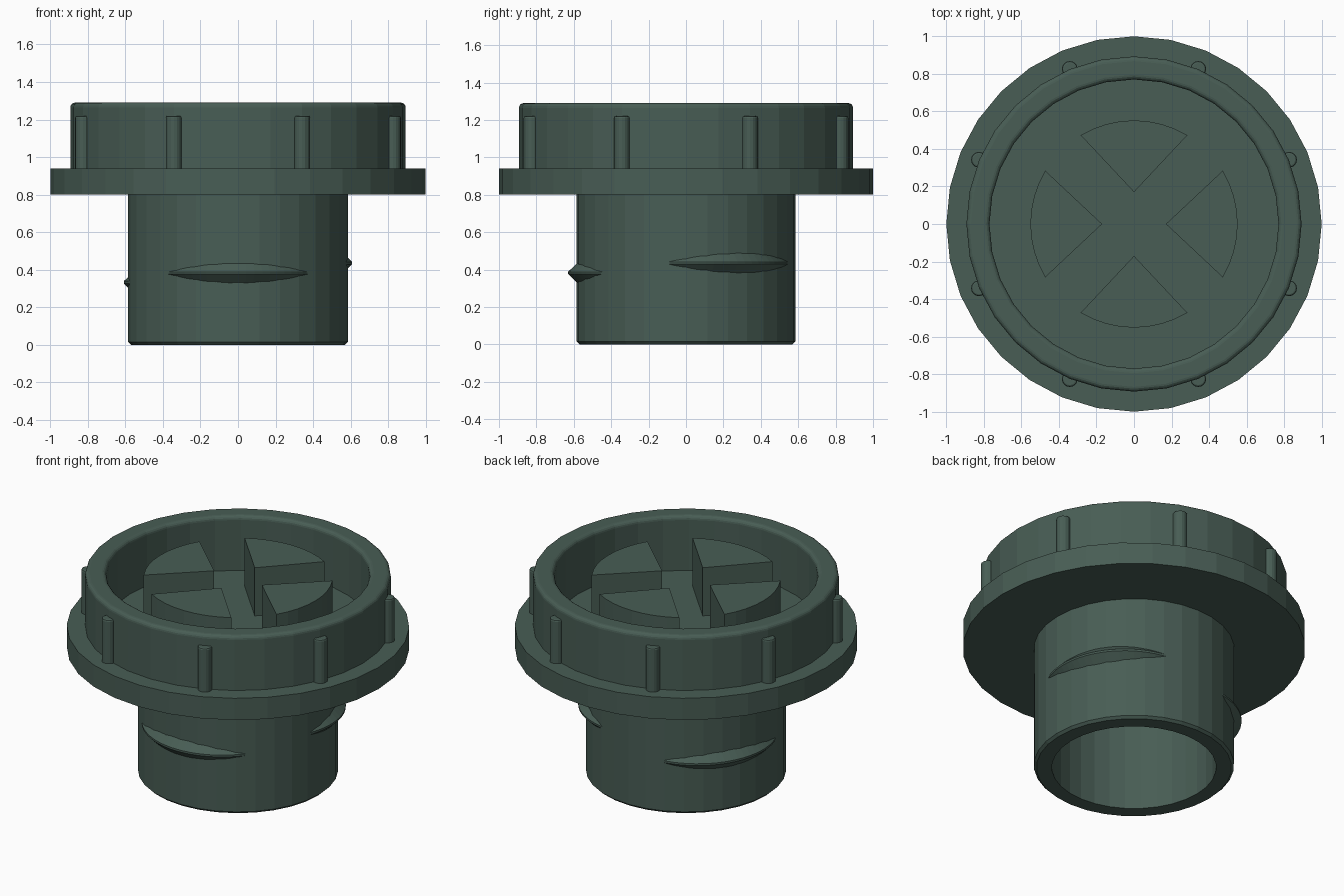
import bpy, bmesh
from math import sin, cos, pi, radians, sqrt

if "Cube" in bpy.data.objects:
    bpy.data.objects.remove(bpy.data.objects["Cube"])

SIDES = 32
mat = bpy.data.materials.new("dark_green_plastic")
mat.diffuse_color = (0.065, 0.11, 0.09, 1)
mat.use_nodes = True
mat.node_tree.nodes["Principled BSDF"].inputs["Base Color"].default_value = mat.diffuse_color


def finish(name, bm):
    bmesh.ops.recalc_face_normals(bm, faces=bm.faces)
    me = bpy.data.meshes.new(name)
    bm.to_mesh(me)
    bm.free()
    me.materials.append(mat)
    ob = bpy.data.objects.new(name, me)
    bpy.context.collection.objects.link(ob)
    return ob


def lathe(name, profile):
    bm = bmesh.new()
    vs = [bm.verts.new((r, 0, z)) for r, z in profile]
    es = [bm.edges.new(p) for p in zip(vs, vs[1:])]
    bmesh.ops.spin(bm, geom=vs + es, axis=(0, 0, 1), cent=(0, 0, 0),
                   angle=2 * pi, steps=SIDES)
    bmesh.ops.remove_doubles(bm, verts=bm.verts, dist=1e-4)
    return finish(name, bm)


def fillet(r, z, radius, a0, a1, n=4):
    return [(r + radius * cos(radians(a0 + (a1 - a0) * i / n)),
             z + radius * sin(radians(a0 + (a1 - a0) * i / n))) for i in range(n + 1)]


# Body: hollow neck, wide flange and rounded collar in one profile
B = 0.025
lathe("cap_body",
      [(0, 0.80), (0.48, 0.80), (0.48, 0), (0.57, 0), (0.585, 0.015), (0.585, 0.80),
       (1, 0.80), (1, 0.94), (0.893, 0.94)]
      + fillet(0.893 - B, 1.29 - B, B, 0, 90)
      + fillet(0.77 + B, 1.29 - B, B, 90, 180)
      + [(0.77, 0.94), (0, 0.94)])

# Grip wedges standing on the cap floor
for k in range(4):
    a = k * pi / 2
    half = radians(31)
    outline = [(0.17 * cos(a), 0.17 * sin(a))]
    for i in range(9):
        t = a - half + 2 * half * i / 8
        outline.append((0.552 * cos(t), 0.552 * sin(t)))
    bm = bmesh.new()
    f = bm.faces.new([bm.verts.new((x, y, 0.93)) for x, y in outline])
    top = bmesh.ops.extrude_face_region(bm, geom=[f])["geom"]
    for v in top:
        if isinstance(v, bmesh.types.BMVert):
            v.co.z = 1.25
    finish(f"grip_wedge_{k + 1}", bm)

# Round ribs around the collar
for k in range(8):
    a = radians(22.5 + 45 * k)
    bm = bmesh.new()
    bmesh.ops.create_cone(bm, cap_ends=True, segments=16, radius1=0.042, radius2=0.042, depth=0.29)
    rim = [e for e in bm.edges if all(v.co.z > 0 for v in e.verts)]
    bmesh.ops.bevel(bm, geom=rim, offset=0.01, segments=2, affect='EDGES', profile=0.5)
    bmesh.ops.translate(bm, verts=bm.verts, vec=(0.894 * cos(a), 0.894 * sin(a), 1.075))
    finish(f"collar_rib_{k + 1}", bm)

# Three crescent thread segments, each a slice of an offset double-cone disc
OFF, RAD, ROOT = 0.16, 0.47, 0.55
for k, (deg, z) in enumerate([(-90, 0.382), (30, 0.435), (150, 0.333)]):
    bm = bmesh.new()
    rings = []
    for i in range(21):
        t = radians(-40 + 4 * i)
        r = OFF * cos(t) + sqrt(RAD ** 2 - (OFF * sin(t)) ** 2)
        h = 0.006 + max(r - ROOT, 0.01) * 0.98
        a = radians(deg) + t
        rings.append([bm.verts.new((q * cos(a), q * sin(a), z + dz)) for q, dz in
                      [(ROOT, -h), (r, -0.006), (r, 0.006), (ROOT, h)]])
    for p, q in zip(rings, rings[1:]):
        for j in range(4):
            n = (j + 1) % 4
            bm.faces.new((p[j], p[n], q[n], q[j]))
    bm.faces.new(rings[0])
    bm.faces.new(rings[-1])
    finish(f"thread_{k + 1}", bm)
